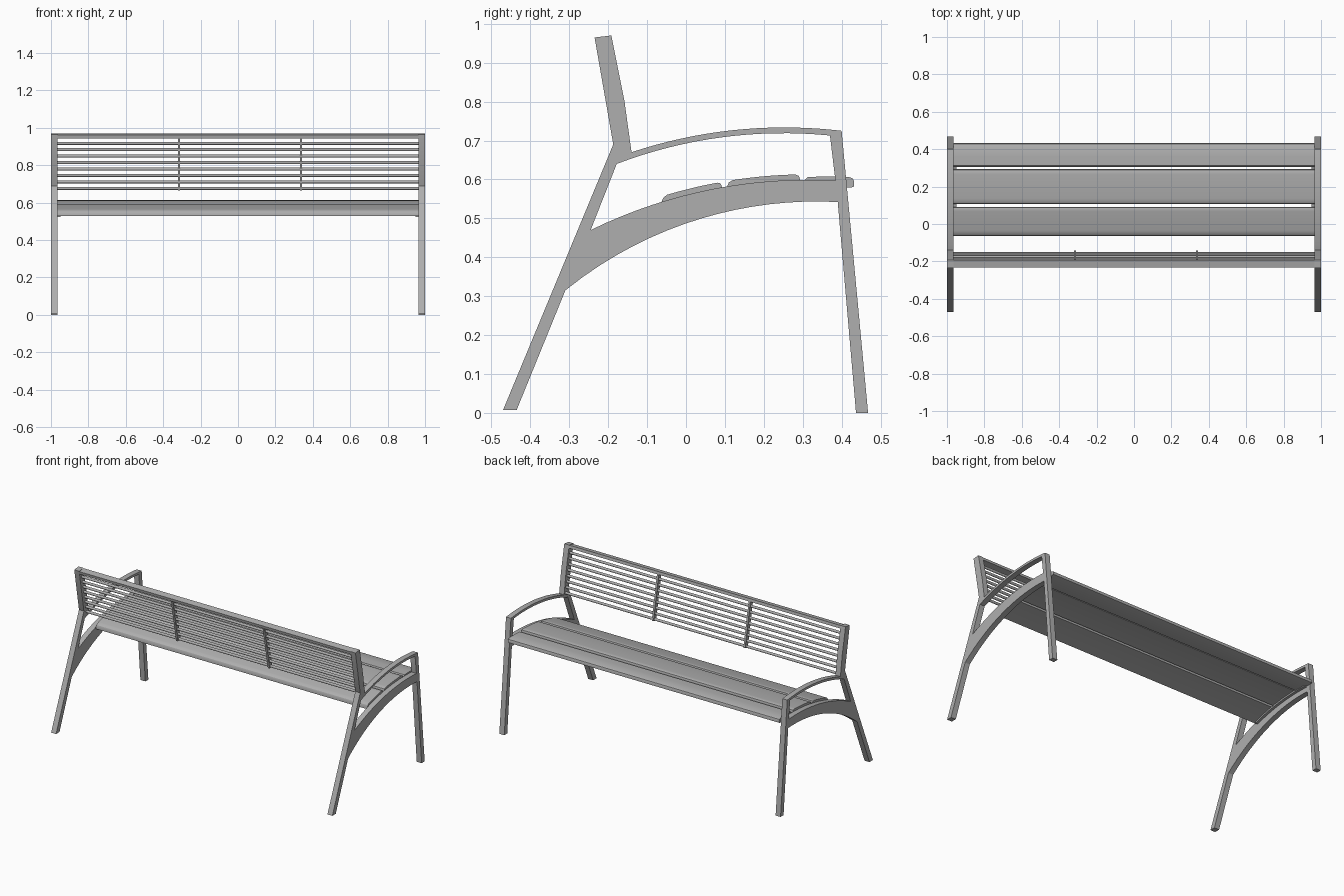
import bpy, bmesh, math
from mathutils import Vector

cube = bpy.data.objects.get("Cube")
if cube:
    bpy.data.objects.remove(cube, do_unlink=True)

steel = bpy.data.materials.new("grey_steel")
steel.use_nodes = True
GREY = (0.43, 0.43, 0.43, 1)
steel.diffuse_color = GREY
steel.node_tree.nodes["Principled BSDF"].inputs["Base Color"].default_value = GREY

SIDE = 0.965   # inner face of the side frames


def prism(name, profile, x0, x1):
    """Extrude a (y, z) profile from x0 to x1."""
    bm = bmesh.new()
    face = bm.faces.new([bm.verts.new((x0, y, z)) for y, z in profile])
    out = bmesh.ops.extrude_face_region(bm, geom=[face])
    verts = [g for g in out["geom"] if isinstance(g, bmesh.types.BMVert)]
    bmesh.ops.translate(bm, verts=verts, vec=(x1 - x0, 0, 0))
    bmesh.ops.recalc_face_normals(bm, faces=bm.faces)
    mesh = bpy.data.meshes.new(name)
    bm.to_mesh(mesh)
    bm.free()
    ob = bpy.data.objects.new(name, mesh)
    bpy.context.collection.objects.link(ob)
    mesh.materials.append(steel)
    bpy.ops.object.select_all(action="DESELECT")
    ob.select_set(True)
    bpy.context.view_layer.objects.active = ob
    bpy.ops.object.shade_smooth_by_angle(angle=math.radians(25))
    return ob


def circle_through(a, b, c):
    """Centre and radius of the circle through three points."""
    d = 2 * (a[0] * (b[1] - c[1]) + b[0] * (c[1] - a[1]) + c[0] * (a[1] - b[1]))
    s = [p[0] ** 2 + p[1] ** 2 for p in (a, b, c)]
    u = (s[0] * (b[1] - c[1]) + s[1] * (c[1] - a[1]) + s[2] * (a[1] - b[1])) / d
    v = (s[0] * (c[0] - b[0]) + s[1] * (a[0] - c[0]) + s[2] * (b[0] - a[0])) / d
    return u, v, math.hypot(a[0] - u, a[1] - v)


def arc(circle, y0, y1, n=16, drop=0):
    """Points on the upper side of a circle between two y values."""
    u, v, r = circle
    ys = [y0 + (y1 - y0) * i / n for i in range(n + 1)]
    return [(y, v + math.sqrt(r * r - (y - u) ** 2) - drop) for y in ys]


# Circles that shape the seat support and the armrest
support_top = circle_through((-0.245, 0.47), (0, 0.56), (0.385, 0.597))
support_low = circle_through((-0.31, 0.315), (0, 0.487), (0.39, 0.542))
arm_top = circle_through((-0.14, 0.67), (0.05, 0.717), (0.40, 0.725))
arm_low = circle_through((-0.178, 0.64), (0.05, 0.702), (0.37, 0.713))

# Side frame profiles
post = [(-0.187, 0.69), (-0.235, 0.965), (-0.192, 0.97),
        (-0.158, 0.80), (-0.14, 0.67), (-0.17, 0.658)]
parts = {
    "rear_leg": [(-0.47, 0.008), (-0.435, 0.008), (-0.31, 0.315), (-0.245, 0.47),
                 (-0.178, 0.64), (-0.17, 0.658), (-0.187, 0.69)],
    "back_post": post,
    "seat_support": arc(support_top, -0.245, 0.384) + arc(support_low, 0.39, -0.31),
    "armrest": [(-0.17, 0.658)] + arc(arm_top, -0.14, 0.372) + arc(arm_low, 0.37, -0.178),
    "front_leg": [(0.437, 0), (0.468, 0), (0.40, 0.725)] + arc(arm_top, 0.39, 0.372, 2)
                 + [(0.37, 0.713), (0.384, 0.597), (0.39, 0.542)],
    # Narrow ledge carrying the seat boards
    "seat_ledge": arc(support_top, -0.05, 0.385, drop=0.014)
                  + arc(support_top, 0.385, -0.05, drop=0.024),
}
for side, s in (("left", 1), ("right", -1)):
    for part, profile in parts.items():
        inner, outer = (0.948, SIDE) if part == "seat_ledge" else (SIDE, 1.0)
        prism(f"{side}_{part}", profile, s * inner, s * outer)


# Seat boards with rounded upper edges, following the support curve
def board(name, y0, y1, rise):
    top = arc(support_top, y0, y1, drop=-rise)
    upper = [top[0]]
    upper[0] = (y0, top[0][1] - 0.014)
    upper.append((y0 + 0.004, top[0][1] - 0.004))
    upper += arc(support_top, y0 + 0.014, y1 - 0.012, 10, -rise)
    upper.append((y1 - 0.003, top[-1][1] - 0.004))
    upper.append((y1, top[-1][1] - 0.012))
    lower = arc(support_top, y1, y0, 10, 0.014)
    prism(name, upper + lower, -SIDE, SIDE)


board("rear_seat_board", -0.063, 0.092, 0.014)
board("middle_seat_board", 0.106, 0.293, 0.014)
prism("front_seat_board",
      [(0.305, 0.58), (0.305, 0.598), (0.312, 0.606), (0.36, 0.608), (0.42, 0.606),
       (0.429, 0.602), (0.432, 0.595), (0.432, 0.582), (0.425, 0.579)], -SIDE, SIDE)

# Backrest: top rail, round bars and two vertical ties along the post line
low, high = Vector((-0.155, 0.665)), Vector((-0.213, 0.967))
axis = (high - low).normalized()
across = Vector((axis.y, -axis.x))


def on_post(z):
    return low.lerp(high, (z - low.y) / (high.y - low.y))


def slanted_box(a, b, half):
    return [tuple(p) for p in (a - across * half, a + across * half,
                               b + across * half, b - across * half)]


prism("back_top_rail", slanted_box(on_post(0.947), on_post(0.965), 0.02), -SIDE, SIDE)

BARS, RADIUS, SIDES = 8, 0.008, 12
for i in range(BARS):
    c = on_post(0.917 - i * 0.0344)
    ring = [(c.x + RADIUS * math.cos(math.tau * k / SIDES),
             c.y + RADIUS * math.sin(math.tau * k / SIDES)) for k in range(SIDES)]
    prism(f"back_bar_{i + 1}", ring, -SIDE, SIDE)

for name, x in (("right_back_tie", -0.315), ("left_back_tie", 0.337)):
    prism(name, slanted_box(on_post(0.667), on_post(0.95), 0.014), x - 0.006, x + 0.006)
